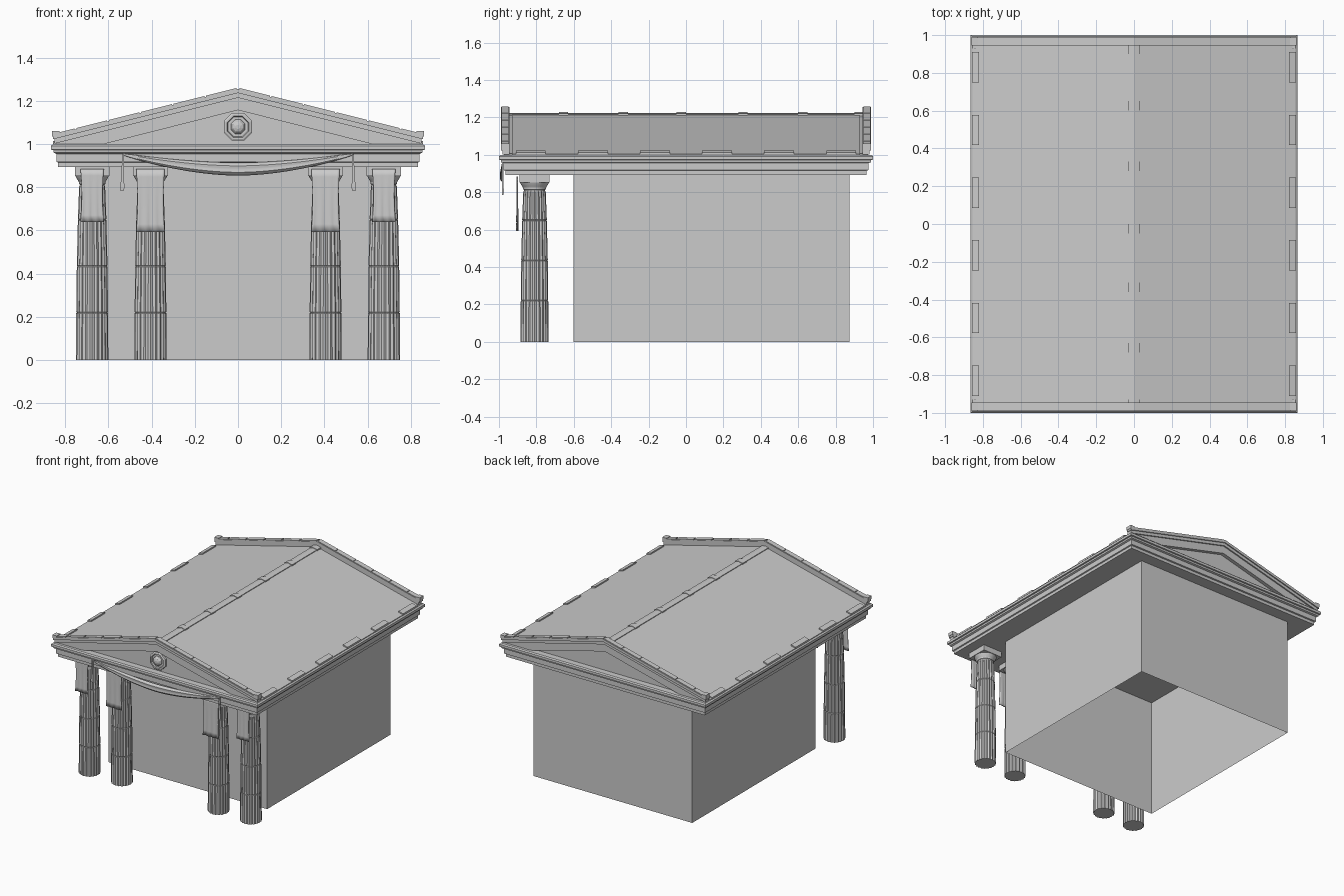
import bpy, bmesh, math
from mathutils import Matrix

if "Cube" in bpy.data.objects:
    bpy.data.objects.remove(bpy.data.objects["Cube"])

stone = bpy.data.materials.new("pale_grey_stone")
stone.diffuse_color = (0.6, 0.6, 0.6, 1)
stone.use_nodes = True
stone.node_tree.nodes["Principled BSDF"].inputs["Base Color"].default_value = stone.diffuse_color
SLOPE = 0.25


def finish(name, bm, smooth=False):
    bmesh.ops.recalc_face_normals(bm, faces=bm.faces)
    me = bpy.data.meshes.new(name)
    bm.to_mesh(me)
    bm.free()
    me.materials.append(stone)
    ob = bpy.data.objects.new(name, me)
    bpy.context.collection.objects.link(ob)
    if smooth:
        bpy.ops.object.select_all(action='DESELECT')
        ob.select_set(True)
        bpy.context.view_layer.objects.active = ob
        bpy.ops.object.shade_smooth_by_angle(angle=math.radians(35))
    return ob


def loft(bm, rings):
    """Skin between closed rings of points and cap both ends."""
    vs = [[bm.verts.new(p) for p in r] for r in rings]
    n = len(vs[0])
    for a, b in zip(vs, vs[1:]):
        for i in range(n):
            bm.faces.new((a[i], a[(i + 1) % n], b[(i + 1) % n], b[i]))
    bm.faces.new(vs[0][::-1])
    bm.faces.new(vs[-1])


def prism(bm, pts, y0, y1):
    """Extrude an (x, z) outline along y."""
    loft(bm, [[(x, y, z) for x, z in pts] for y in (y0, y1)])


def rect(z, hx, hy, cx=0, cy=0):
    return [(cx + sx * hx, cy + sy * hy, z) for sx, sy in ((-1, -1), (1, -1), (1, 1), (-1, 1))]


def chevron(top, bottom, hx):
    return [(-hx, top - SLOPE * hx), (0, top), (hx, top - SLOPE * hx),
            (hx, bottom - SLOPE * hx), (0, bottom), (-hx, bottom - SLOPE * hx)]


def sheet(name, fn, nu, nv, thick=0.006):
    """Thin cloth from a function of u, v."""
    bm = bmesh.new()
    g = [[bm.verts.new(fn(i / nu, j / nv)) for j in range(nv + 1)] for i in range(nu + 1)]
    for i in range(nu):
        for j in range(nv):
            bm.faces.new((g[i][j], g[i + 1][j], g[i + 1][j + 1], g[i][j + 1]))
    ob = finish(name, bm, True)
    m = ob.modifiers.new("thickness", 'SOLIDIFY')
    m.thickness = thick
    m.offset = 0
    return ob


# hall walls, open underneath
bm = bmesh.new()
loft(bm, [rect(0, .665, .738, 0, .137), rect(.894, .665, .738, 0, .137)])
bm.faces.ensure_lookup_table()
bmesh.ops.delete(bm, geom=[f for f in bm.faces if f.calc_center_median().z < .01], context='FACES')
finish("hall_walls", bm)

# stepped beam and cornice
bm = bmesh.new()
steps = [(.893, .833, .965), (.915, .833, .965), (.918, .841, .975), (.955, .841, .975),
         (.960, .853, .988), (.972, .855, .990), (.974, .865, 1.0), (.992, .865, 1.0), (1.0, .855, .992)]
loft(bm, [rect(*s) for s in steps])
finish("beam_and_cornice", bm)

# roof slopes
bm = bmesh.new()
prism(bm, [(-.855, .998), (-.855, 1.005), (0, 1.219), (.855, 1.005), (.855, .998)], -.93, .93)
finish("roof", bm)

# ridge cap with joint bands
bm = bmesh.new()
prism(bm, chevron(1.224, 1.21, .028), -.947, .947)
for y in (-.65, -.33, -.02, .31, .63, .93):
    prism(bm, chevron(1.228, 1.21, .032), y - .03, y + .02)
finish("ridge_cap", bm)

# low eave tiles
bm = bmesh.new()
for s in (-1, 1):
    for k in range(6):
        y = -.83 + .332 * k
        prism(bm, [(s * .857, 1.0), (s * .857, 1.013), (s * .82, 1.024), (s * .82, 1.0)], y - .08, y + .08)
finish("eave_tiles", bm)

# pediments at both ends
for s, end in ((-1, "front"), (1, "back")):
    bm = bmesh.new()
    prism(bm, chevron(1.256, 1.236, .857), s * .945, s * .99)
    prism(bm, chevron(1.237, 1.214, .85), s * .945, s * .982)
    prism(bm, [(-.84, .99), (-.84, 1.006), (0, 1.216), (.84, 1.006), (.84, .99),
               (.66, .99), (0, 1.157), (-.66, .99)], s * .93, s * .972)
    finish(end + "_pediment_frame", bm)

    bm = bmesh.new()
    prism(bm, [(-.8, .99), (0, 1.19), (.8, .99)], s * .92, s * .945)
    finish(end + "_pediment_panel", bm)

    # coping tiles along the sloping edge, with corner blocks
    bm = bmesh.new()
    for side in (-1, 1):
        for k in range(6):
            a, b = .006 + .15 * k, min(.148 + .15 * k, .852)
            prism(bm, [(side * x, 1.261 - SLOPE * x - d) for x, d in
                       ((a, 0), (b, 0), (b, .012), (a, .012))], s * .948, s * .986)
        prism(bm, [(side * .825, 1.035), (side * .86, 1.035), (side * .86, 1.06), (side * .825, 1.06)],
              s * .945, s * .99)
    finish(end + "_coping_tiles", bm)

# octagonal medallion
bm = bmesh.new()
rings = [(.07, -.94), (.07, -.962), (.062, -.966), (.054, -.966), (.05, -.956), (.036, -.956),
         (.034, -.966), (.025, -.976), (.01, -.981)]
loft(bm, [[(r * math.cos(math.tau * (i + .5) / 8), y, 1.08 + r * math.sin(math.tau * (i + .5) / 8))
           for i in range(8)] for r, y in rings])
finish("medallion", bm)

# fluted columns with capitals
CX, CY, FL = (-.675, -.405, .405, .675), -.81, 20


def column_ring(cx, z, r, depth):
    n = FL * 2
    return [(cx + (r - depth * (i % 2)) * math.cos(math.tau * i / n),
             CY + (r - depth * (i % 2)) * math.sin(math.tau * i / n), z) for i in range(n)]


shaft = [(0, .075, .006)]
for z, r in ((.22, .0735), (.435, .071), (.65, .066)):
    shaft += [(z - .003, r, .006), (z, r - .004, .003), (z + .003, r, .006)]
shaft += [(.805, .060, .005), (.808, .057, 0), (.813, .057, 0), (.815, .061, 0), (.825, .062, 0),
          (.84, .071, 0), (.852, .077, 0)]
for k, cx in enumerate(CX):
    bm = bmesh.new()
    loft(bm, [column_ring(cx, *s) for s in shaft])
    loft(bm, [rect(.852, .08, .08, cx, CY), rect(.895, .08, .08, cx, CY)])
    finish("column_%d" % (k + 1), bm)

    # cloth banner hanging over the capital
    inner = abs(cx) < .5
    w, low = (.066, .593) if inner else (.054, .64)

    def banner(u, v, cx=cx, w=w, low=low):
        t = u * 2 - 1
        return (cx + t * (w - .006 * math.sin(math.pi * v)), -.902 + .003 * math.cos(3 * math.pi * t) * v,
                .885 + (low - .885) * v)
    sheet("banner_%d" % (k + 1), banner, 12, 8)


# swag draped across the beam
def swag(u, v):
    t = u * 2 - 1
    sag = 1 - abs(t) ** 1.8
    return (.535 * t, -.981 - .012 * sag * math.sin(math.pi * v) + .003 * math.cos(4 * math.pi * v) * sag,
            .956 - .044 * sag - v * (.006 + .05 * sag))


sheet("swag", swag, 28, 8)

# hanging swag ends
bm = bmesh.new()
for s in (-1, 1):
    loft(bm, [rect(.785, .009, .004, s * .536, -.979), rect(.80, .009, .005, s * .535, -.979),
              rect(.90, .005, .004, s * .533, -.98), rect(.957, .004, .004, s * .531, -.98)])
finish("swag_ends", bm)
